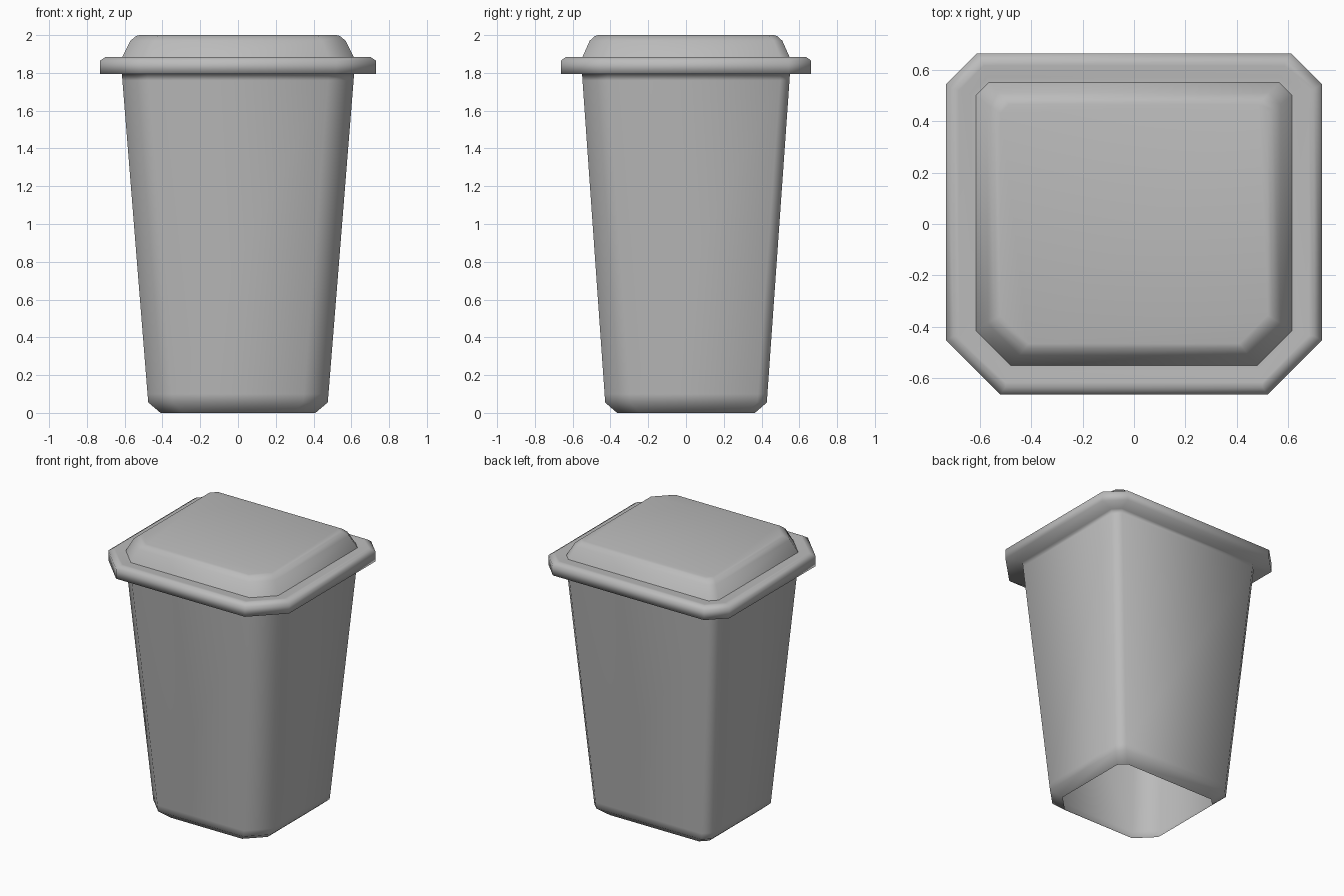
import bpy, bmesh, math

if "Cube" in bpy.data.objects:
    bpy.data.objects.remove(bpy.data.objects["Cube"])

grey = bpy.data.materials.new("dark_grey_plastic")
grey.diffuse_color = (0.5, 0.5, 0.5, 1)
grey.use_nodes = True
grey.node_tree.nodes["Principled BSDF"].inputs["Base Color"].default_value = grey.diffuse_color


def ring(hx, hy, front, back, z):
    """Rectangle with large front chamfers and small back chamfers."""
    right = [(hx - front, -hy), (hx, -hy + front), (hx, hy - back), (hx - back, hy)]
    left = [(-x, y) for x, y in reversed(right)]
    return [(x, y, z) for x, y in right + left]


def loft(name, sections, cap_top=False):
    bm = bmesh.new()
    rows = [[bm.verts.new(p) for p in ring(*s)] for s in sections]
    for a, b in zip(rows, rows[1:]):
        n = len(a)
        for i in range(n):
            j = (i + 1) % n
            bm.faces.new((a[i], a[j], b[j], b[i]))
    if cap_top:
        bm.faces.new(rows[-1])
    mesh = bpy.data.meshes.new(name)
    bm.to_mesh(mesh)
    bm.free()
    mesh.materials.append(grey)
    obj = bpy.data.objects.new(name, mesh)
    bpy.context.collection.objects.link(obj)
    bpy.ops.object.select_all(action='DESELECT')
    bpy.context.view_layer.objects.active = obj
    obj.select_set(True)
    bpy.ops.object.shade_smooth_by_angle(angle=math.radians(110))
    return obj


# Tapered bin body, open underneath, with a bevelled foot and overhanging rim
loft("bin_body_and_rim", [
    (0.41, 0.365, 0.12, 0.05, 0.0),
    (0.475, 0.428, 0.13, 0.05, 0.055),
    (0.479, 0.431, 0.13, 0.05, 0.10),
    (0.612, 0.548, 0.135, 0.05, 1.76),
    (0.615, 0.55, 0.135, 0.05, 1.795),
    (0.73, 0.663, 0.21, 0.12, 1.795),
    (0.73, 0.663, 0.21, 0.12, 1.865),
    (0.70, 0.635, 0.20, 0.11, 1.885),
    (0.68, 0.615, 0.18, 0.095, 1.885),
    (0.635, 0.57, 0.15, 0.065, 1.88),
    (0.615, 0.55, 0.135, 0.05, 1.88),
])

# Raised lid panel
loft("lid_panel", [
    (0.615, 0.55, 0.135, 0.05, 1.88),
    (0.57, 0.51, 0.125, 0.045, 1.97),
    (0.54, 0.483, 0.115, 0.04, 1.995),
    (0.52, 0.465, 0.11, 0.035, 2.0),
], cap_top=True)
